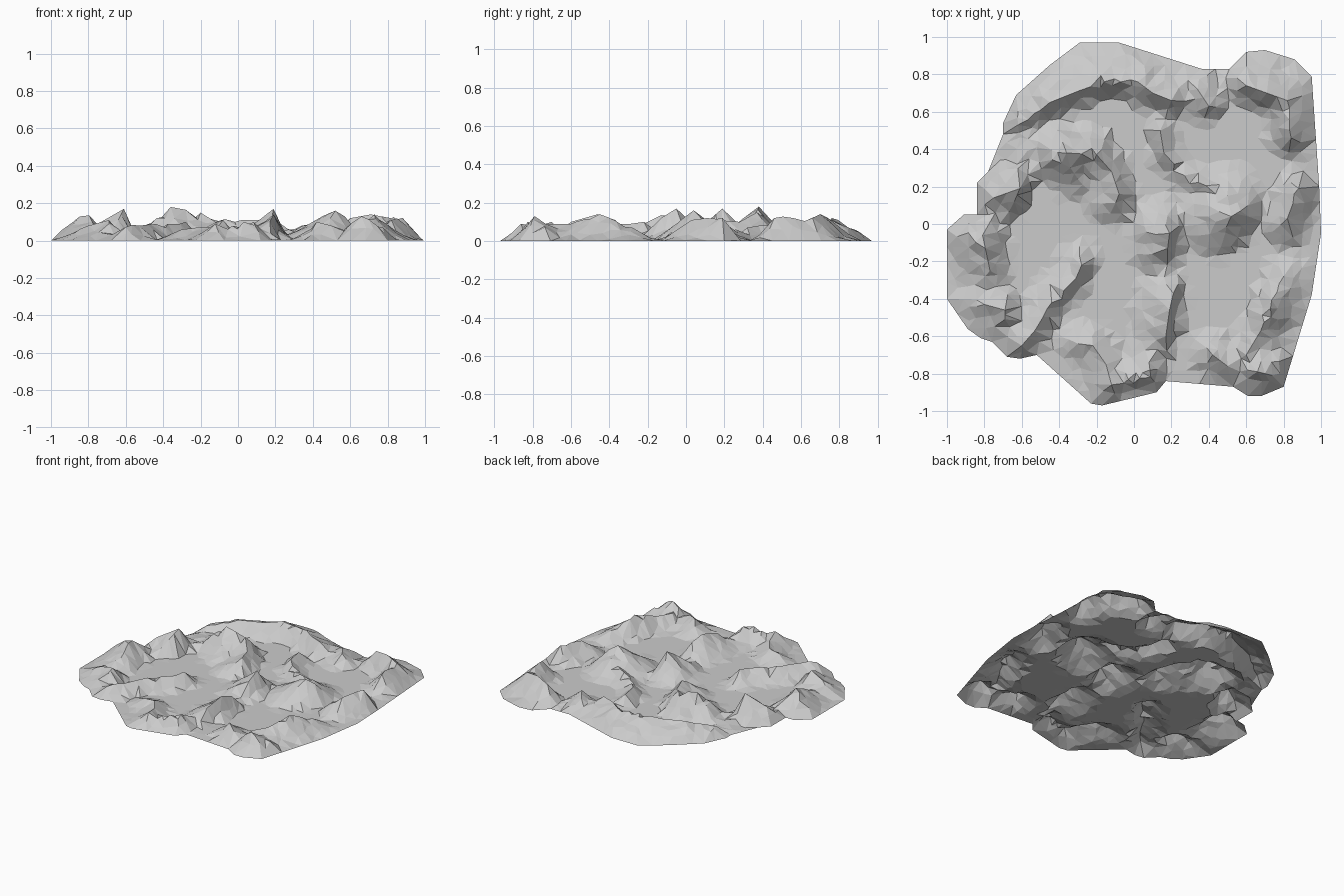
import bpy
import bmesh
import random
from mathutils import Vector
from mathutils.geometry import delaunay_2d_cdt, intersect_point_line

random.seed(4)
cube = bpy.data.objects.get("Cube")
if cube:
    bpy.data.objects.remove(cube)

FLOOR = 0.004
ridges = []


def ridge(points, radius, lean):
    """Crest line in hundredths (x, y, height); the slope is steeper toward lean."""
    crest = [Vector(p) / 100 for p in points]
    ridges.append((crest, radius, Vector(lean)))


def nearest_on_segment(p, a, b):
    """Closest crest point, with its height, to a ground position."""
    if (b.xy - a.xy).length < 0.001:
        return a
    t = intersect_point_line(p, a.xy, b.xy)[1]
    return a.lerp(b, max(0, min(1, t)))


def segments(crest):
    return list(zip(crest, crest[1:])) or [(crest[0], crest[0])]


def edge_distance(p):
    return min((nearest_on_segment(p.to_3d(), a, b).xy - p).length
               for a, b in rim_segments)


def hill_height(p):
    best = 0
    for crest, radius, lean in ridges:
        for a, b in segments(crest):
            near = nearest_on_segment(p.to_3d(), a, b)
            away = p - near.xy
            if away.length < 0.001:
                return near.z
            reach = radius * (1 - lean.dot(away.normalized()))
            best = max(best, near.z * (1 - away.length / reach))
    return best


def inside(p):
    """Even-odd test against the coastline."""
    odd = False
    for a, b in rim_segments:
        if (a.y > p.y) != (b.y > p.y):
            if p.x < a.x + (p.y - a.y) * (b.x - a.x) / (b.y - a.y):
                odd = not odd
    return odd


# Coastline of the terrain sheet
outline = [(-29, 97), (-8, 97), (36, 83), (51, 83), (60, 92), (70, 93),
           (86, 88), (95, 79), (99, 20), (100, -5), (95, -38), (80, -87),
           (68, -92), (61, -92), (53, -87), (17, -84), (12, -90), (-17, -97),
           (-23, -96), (-52, -70), (-61, -72), (-68, -71), (-76, -63),
           (-82, -61), (-89, -56), (-100, -40), (-100, -3), (-91, 5),
           (-84, 5), (-84, 22), (-78, 28), (-70, 48), (-70, 54), (-63, 69),
           (-45, 85)]
corners = [Vector((x, y, 0)) / 100 for x, y in outline]
rim = []
for a, b in zip(corners, corners[1:] + corners[:1]):
    steps = max(1, round((b - a).length / 0.09))
    rim += [a.lerp(b, i / steps) for i in range(steps)]
rim_segments = list(zip(rim, rim[1:] + rim[:1]))

# Long back range, sloping gently to the rim
ridge([(-62, 53, 6), (-45, 65, 10), (-30, 71, 10), (-16, 76, 12),
       (2, 76, 11), (10, 70, 11), (20, 66, 11)], 0.16, (0.1, -0.5))
ridge([(34, 72, 8), (40, 63, 9)], 0.13, (0.2, -0.4))
ridge([(60, 74, 12), (71, 70, 14), (82, 66, 12), (84, 46, 12)], 0.13, (0, -0.2))
# Inner back-left range
ridge([(-52, 41, 5), (-36, 38, 18), (-20, 37, 15), (-12, 28, 10),
       (-8, 16, 11)], 0.16, (0.4, 0))
ridge([(-34, 30, 12), (-30, 24, 7)], 0.14, (0, -0.1))
# Left rim hills
ridge([(-75, 14, 9), (-61, 19, 17), (-64, 12, 11)], 0.13, (0.5, -0.2))
ridge([(-81, -6, 17), (-78, -20, 10), (-77, -25, 8)], 0.16, (0.25, 0))
ridge([(-80, -43, 8), (-69, -46, 11), (-69, -51, 9)], 0.12, (0.4, -0.2))
ridge([(-28, -22, 10), (-31, -29, 9), (-44, -42, 9), (-53, -57, 8),
       (-60, -65, 9)], 0.11, (0.2, -0.2))
# Central hills
ridge([(14, 50, 8), (16, 38, 8), (27, 26, 6), (50, 15, 11)], 0.09, (-0.1, 0))
ridge([(52, 4, 16), (57, 7, 13)], 0.22, (0.45, -0.1))
ridge([(19, -5, 17), (18, -13, 12)], 0.15, (0.5, -0.2))
ridge([(21, -37, 11), (19, -46, 14), (17, -60, 10)], 0.13, (0.55, 0))
# Right rim hills
ridge([(88, 19, 13), (82, 3, 11)], 0.13, (0.1, 0.3))
ridge([(80, -28, 7), (73, -45, 14), (66, -60, 9), (60, -70, 9)],
      0.13, (-0.2, 0))
ridge([(66, -79, 13), (74, -81, 12)], 0.14, (0.1, -0.4))
ridge([(42, -70, 10), (50, -76, 8)], 0.12, (0.1, -0.2))
# Front rim hills
ridge([(-30, -64, 6), (-22, -65, 7), (-15, -75, 7), (-12, -86, 9)],
      0.12, (0.2, -0.2))
ridge([(8, -74, 8), (9, -82, 12), (-3, -83, 8)], 0.11, (0.2, -0.3))

# Crest samples first, then a jittered grid that keeps clear of them
crest_points = []
for crest, radius, lean in ridges:
    crest_points.append(crest[0].xy)
    for a, b in segments(crest):
        crest_points += [a.lerp(b, 0.5).xy, b.xy]
ground = [p.xy for p in rim] + crest_points
SPACING = 0.056
count = int(1 / SPACING) + 1
for i in range(-count, count + 1):
    for j in range(-count, count + 1):
        jitter = Vector((random.uniform(-0.3, 0.3), random.uniform(-0.3, 0.3)))
        p = (Vector((i, j)) + jitter) * SPACING
        if inside(p) and edge_distance(p) > 0.03:
            if min((p - c).length for c in crest_points) > 0.032:
                ground.append(p)

rim_loop = list(range(len(rim)))
cdt = delaunay_2d_cdt(ground, [], [rim_loop], 1, 0.0001)
flat_points, triangles = cdt[0], cdt[2]

# Raise the sheet into hills
bm = bmesh.new()
verts = []
for index, p in enumerate(flat_points):
    gap = edge_distance(p)
    z = hill_height(p)
    if min((p - c).length for c in crest_points) > 0.01:
        z *= random.uniform(0.88, 1.12)
    z = min(max(z, FLOOR), gap * 1.1)
    verts.append(bm.verts.new((p.x, p.y, z)))
for tri in triangles:
    bm.faces.new([verts[i] for i in tri])
bmesh.ops.recalc_face_normals(bm, faces=bm.faces)
if sum(f.normal.z for f in bm.faces) < 0:
    bmesh.ops.reverse_faces(bm, faces=bm.faces)
# Merge the level floor into large flat faces
bmesh.ops.dissolve_limit(bm, angle_limit=0.01, verts=bm.verts, edges=bm.edges)

mesh = bpy.data.meshes.new("mountain_terrain")
bm.to_mesh(mesh)
bm.free()
terrain = bpy.data.objects.new("mountain_terrain", mesh)
bpy.context.collection.objects.link(terrain)

stone = bpy.data.materials.new("pale_grey_stone")
stone.use_nodes = True
colour = (0.6, 0.6, 0.6, 1)
stone.diffuse_color = colour
stone.node_tree.nodes["Principled BSDF"].inputs["Base Color"].default_value = colour
mesh.materials.append(stone)
